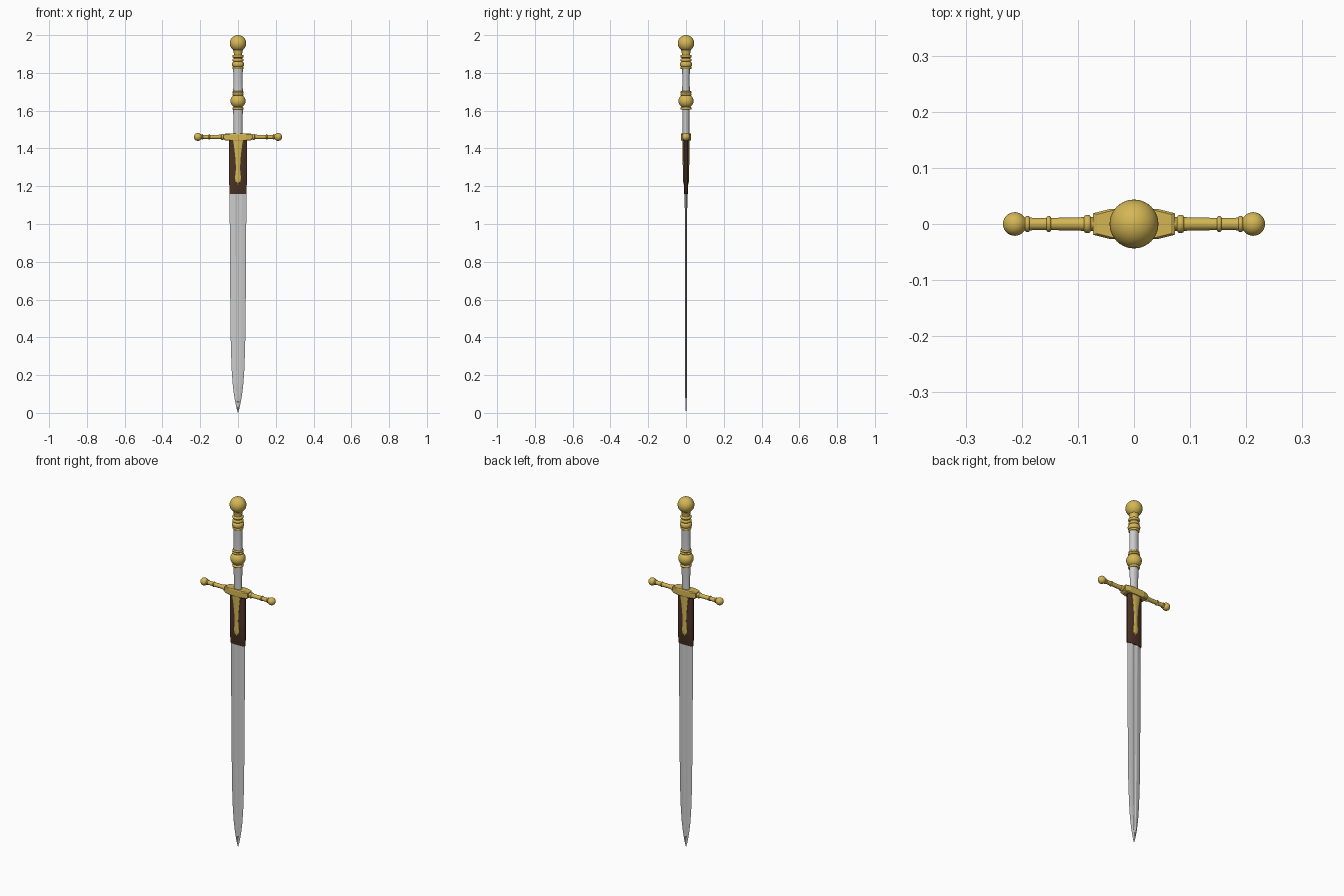
import bpy, bmesh, math
from mathutils import Matrix

if "Cube" in bpy.data.objects:
    bpy.data.objects.remove(bpy.data.objects["Cube"])


def material(name, rgb):
    m = bpy.data.materials.new(name)
    m.diffuse_color = (*rgb, 1)
    m.use_nodes = True
    m.node_tree.nodes["Principled BSDF"].inputs["Base Color"].default_value = m.diffuse_color
    return m


GOLD = material("gold", (0.66, 0.47, 0.09))
LEATHER = material("leather", (0.075, 0.035, 0.02))


def loft(name, rings, mat=None, smooth=35, matrix=None):
    """Skin a list of equal-length point rings into a closed solid."""
    bm = bmesh.new()
    vs = [[bm.verts.new(p) for p in r] for r in rings]
    n = len(rings[0])
    for a, b in zip(vs, vs[1:]):
        for i in range(n):
            j = (i + 1) % n
            bm.faces.new((a[i], a[j], b[j], b[i]))
    bm.faces.new(vs[0][::-1])
    bm.faces.new(vs[-1])
    if matrix:
        bm.transform(matrix)
    bmesh.ops.remove_doubles(bm, verts=bm.verts, dist=1e-5)
    bmesh.ops.recalc_face_normals(bm, faces=bm.faces)
    me = bpy.data.meshes.new(name)
    bm.to_mesh(me)
    bm.free()
    ob = bpy.data.objects.new(name, me)
    bpy.context.collection.objects.link(ob)
    if mat:
        me.materials.append(mat)
    if smooth:
        bpy.ops.object.select_all(action='DESELECT')
        ob.select_set(True)
        bpy.context.view_layer.objects.active = ob
        bpy.ops.object.shade_smooth_by_angle(angle=math.radians(smooth))
    return ob


def lathe(name, profile, mat=None, sides=32, squash=1.0, matrix=None):
    """Turn a (radius, z) profile; squash flattens it front to back."""
    rings = [[(r * math.cos(2 * math.pi * i / sides),
               r * squash * math.sin(2 * math.pi * i / sides), z)
              for i in range(sides)] for r, z in profile]
    return loft(name, rings, mat, 40, matrix)


def ball(radius, centre, start=0.0, end=180.0, steps=16, height=None):
    """Arc profile of a ball, from bottom to top."""
    h = height or radius
    angles = [math.radians(start + (end - start) * i / steps) for i in range(steps + 1)]
    return [(max(radius * math.sin(a), 1e-4), centre - h * math.cos(a)) for a in angles]


def bead(radius, z, h, inner):
    """Rounded ring bulging out from an inner radius."""
    return [(inner + (radius - inner) * math.sin(math.pi * i / 8),
             z - h * math.cos(math.pi * i / 8)) for i in range(9)]


# Blade: fullered section tapering to the point
def blade_ring(z, w, t):
    half = [(w, 0), (0.45 * w, t), (0.28 * w, t), (0.14 * w, 0.6 * t),
            (-0.14 * w, 0.6 * t), (-0.28 * w, t), (-0.45 * w, t)]
    return [(x, y, z) for x, y in half] + [(-x, -y, z) for x, y in half]


loft("blade", [blade_ring(*s) for s in [
    (0.0, 0.0005, 0.0005), (0.03, 0.009, 0.003), (0.08, 0.019, 0.004),
    (0.14, 0.027, 0.0045), (0.22, 0.033, 0.005), (0.35, 0.038, 0.005),
    (0.6, 0.041, 0.0055), (0.9, 0.043, 0.006), (1.2, 0.045, 0.007)]], smooth=15)


# Leather sleeve under the guard
def sleeve_ring(z, w, t):
    half = [(w, 0.004), (0.75 * w, 0.7 * t), (0.35 * w, t),
            (-0.35 * w, t), (-0.75 * w, 0.7 * t), (-w, 0.004)]
    return [(x, y, z) for x, y in half] + [(-x, -y, z) for x, y in half]


loft("leather_sleeve", [sleeve_ring(*s) for s in [
    (1.158, 0.044, 0.009), (1.162, 0.046, 0.011),
    (1.3, 0.047, 0.013), (1.45, 0.047, 0.015)]], LEATHER)

# Gold tongues on both faces of the sleeve
tongue = [(1.208, 0.001, 0.013), (1.222, 0.012, 0.015), (1.25, 0.017, 0.017),
          (1.262, 0.013, 0.017), (1.3, 0.011, 0.017), (1.36, 0.015, 0.018),
          (1.41, 0.021, 0.019), (1.45, 0.027, 0.02)]
for label, s in (("front", -1), ("back", 1)):
    loft(label + "_tongue", [[(-w, s * 0.007, z), (-w, s * (d - 0.003), z),
                              (-0.5 * w, s * d, z), (0.5 * w, s * d, z),
                              (w, s * (d - 0.003), z), (w, s * 0.007, z)]
                             for z, w, d in tongue], GOLD, smooth=25)

# Crossguard centre block
outline = [(0.073, 0.019), (0.062, 0.022), (0.042, 0.027), (-0.042, 0.027),
           (-0.062, 0.022), (-0.073, 0.019)]
outline += [(-x, -y) for x, y in outline]
loft("guard_block", [[(x * k, y * k, z) for x, y in outline] for k, z in
                     [(0.9, 1.441), (1, 1.446), (1, 1.475), (0.9, 1.48)]], GOLD, smooth=0)

# Crossguard arms with rings and ball ends
arm = ([(0.013, 0.05)] + bead(0.0165, 0.083, 0.006, 0.0125)
       + [(0.0115, 0.1)] + bead(0.0145, 0.152, 0.004, 0.011)
       + [(0.011, 0.18)] + bead(0.0145, 0.190, 0.004, 0.0115)
       + ball(0.021, 0.2125, 35, 180))
for label, s in (("left", -1), ("right", 1)):
    m = Matrix.Translation((0, 0, 1.461)) @ Matrix.Rotation(s * math.pi / 2, 4, 'Y')
    lathe(label + "_guard_arm", arm, GOLD, 24, matrix=m)

# Grip: flattened lower and upper parts
lathe("lower_grip", [(0.024, 1.47), (0.023, 1.5), (0.024, 1.56), (0.027, 1.62)],
      squash=0.75)
lathe("upper_grip", [(0.027, 1.68), (0.025, 1.72), (0.024, 1.77), (0.026, 1.83)],
      squash=0.8)

# Gold knob in the middle of the grip
lathe("grip_knob", bead(0.030, 1.612, 0.006, 0.026) + ball(0.040, 1.651, 35, 145, height=0.038)
      + bead(0.030, 1.686, 0.005, 0.026) + bead(0.029, 1.698, 0.005, 0.025), GOLD)

# Turned collar below the pommel
lathe("pommel_collar", bead(0.029, 1.826, 0.006, 0.025) + bead(0.032, 1.845, 0.013, 0.025)
      + bead(0.029, 1.868, 0.008, 0.022) + bead(0.030, 1.888, 0.008, 0.022)
      + [(0.022, 1.902), (0.024, 1.915), (0.028, 1.93)], GOLD)

# Pommel ball
lathe("pommel", ball(0.0435, 1.9565, steps=20), GOLD, 40)
